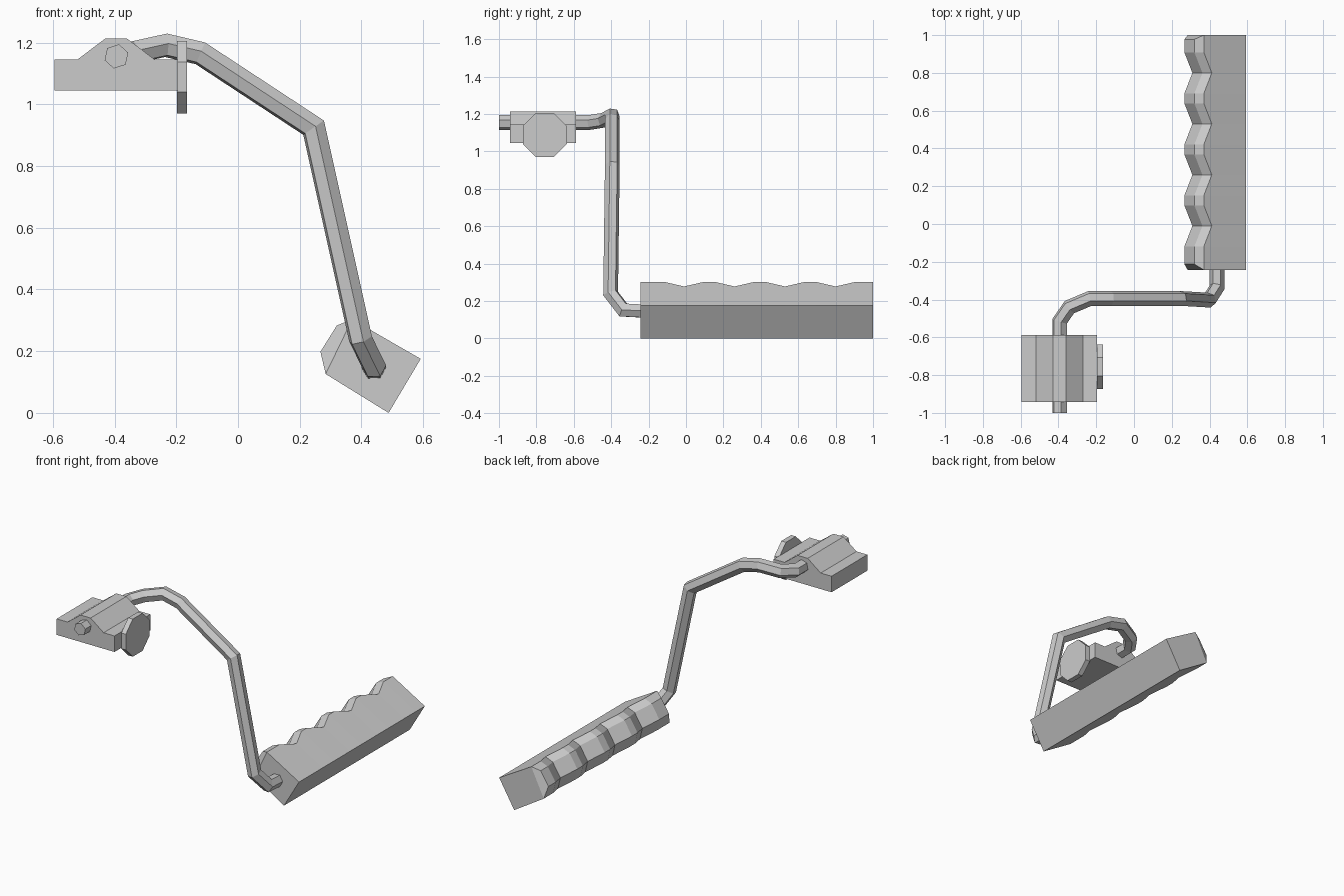
import bpy, bmesh, math
from mathutils import Vector

if "Cube" in bpy.data.objects:
    bpy.data.objects.remove(bpy.data.objects["Cube"])


def loft(name, rings, caps=None):
    """Skin matching closed rings; caps lists the index groups closing each end."""
    n = len(rings[0])
    caps = caps or [range(n)]
    bm = bmesh.new()
    rows = [[bm.verts.new(p) for p in ring] for ring in rings]
    for a, b in zip(rows, rows[1:]):
        for i in range(n):
            j = (i + 1) % n
            bm.faces.new((a[i], a[j], b[j], b[i]))
    for row in (rows[0], rows[-1]):
        for cap in caps:
            bm.faces.new([row[i] for i in cap])
    bmesh.ops.recalc_face_normals(bm, faces=bm.faces)
    mesh = bpy.data.meshes.new(name)
    bm.to_mesh(mesh)
    bm.free()
    obj = bpy.data.objects.new(name, mesh)
    bpy.context.collection.objects.link(obj)
    return obj


# Mounting block: stepped profile extruded along y
block = [(-.595, 1.045), (-.195, 1.045), (-.195, 1.145), (-.27, 1.145),
         (-.36, 1.213), (-.43, 1.213), (-.52, 1.145), (-.595, 1.145)]
loft("mounting_block", [[(x, y, z) for x, z in block] for y in (-.942, -.588)])

# Octagonal knob on the side of the block
r = .1175 / math.cos(math.pi / 8)
angles = [math.pi / 8 + i * math.pi / 4 for i in range(8)]
loft("side_knob", [[(x, -.755 + r * math.cos(a), 1.088 + r * math.sin(a)) for a in angles]
                   for x in (-.197, -.165)])

# Bent hexagonal crank rod, mitred at each bend
path = [Vector(p) for p in (
    (-.394, -1, 1.155), (-.394, -.515, 1.155), (-.342, -.44, 1.167), (-.233, -.394, 1.191),
    (-.122, -.394, 1.165), (.245, -.394, .924), (.397, -.403, .24), (.44, -.335, .152),
    (.44, -.2, .145))]
ring = [path[0] + Vector((.04 * math.cos(a), 0, .04 * math.sin(a)))
        for a in (math.radians(18 + 60 * i) for i in range(6))]
rings = [ring]
for k in range(1, len(path)):
    d = (path[k] - path[k - 1]).normalized()
    out = (path[k + 1] - path[k]).normalized() if k + 1 < len(path) else d
    plane = d + out
    ring = [p + d * ((path[k] - p).dot(plane) / d.dot(plane)) for p in ring]
    rings.append(ring)
loft("crank_rod", rings)

# Grip: tilted bar whose rounded edge has four finger grooves
grip = [(.488, 0), (.592, .175), (.37, .303), (.32, .283), (.267, .198), (.284, .126)]
groove = Vector((.042, -.025))
sections = [(-.243, 0)]
for k in range(4):
    v = -.01 + .27 * k
    sections += [(v - .108, 0), (v, 1), (v + .108, 0)]
sections.append((1.0, 0))
rings = []
for s, (y, depth) in enumerate(sections):
    inset = .03 if s == 0 else -.022 if s == len(sections) - 1 else 0
    ring = []
    for i, (x, z) in enumerate(grip):
        if i > 1:
            x, z = x + groove.x * depth, z + groove.y * depth
        ring.append((x, y + (inset if i in (3, 4) else 0), z))
    rings.append(ring)
loft("finger_grip", rings, caps=[(0, 1, 2, 5), (2, 3, 4, 5)])
